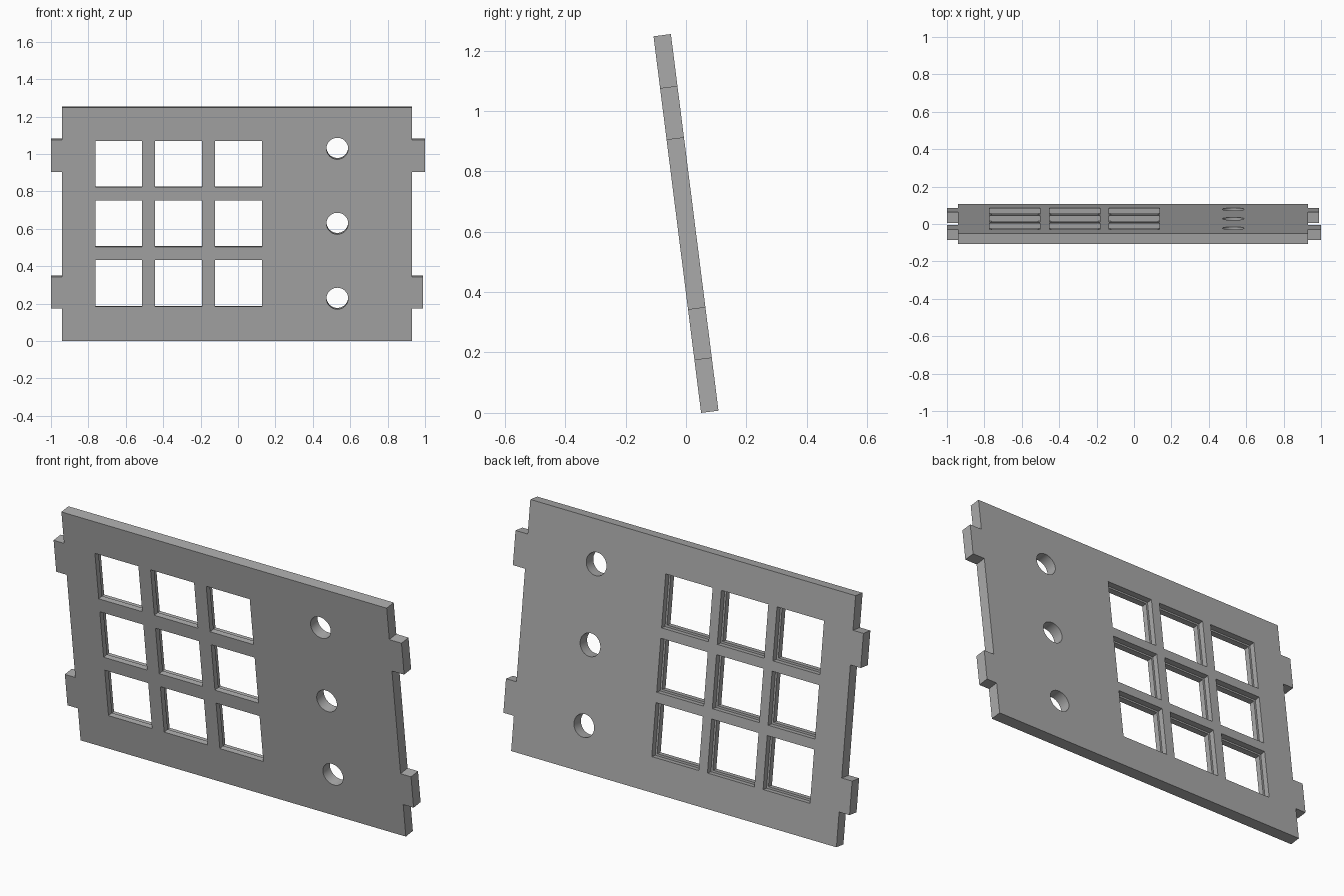
import bpy, bmesh, math
from mathutils import Matrix, Vector

default = bpy.data.objects.get("Cube")
if default:
    bpy.data.objects.remove(default, do_unlink=True)

TILT = math.radians(7.2)
THICK = 0.058
HEIGHT = 1.257
LEFT, RIGHT = 0.93, -0.94

# Single grey material
grey = bpy.data.materials.new("grey")
grey.use_nodes = True
colour = (0.4, 0.4, 0.4, 1)
grey.diffuse_color = colour
grey.node_tree.nodes["Principled BSDF"].inputs["Base Color"].default_value = colour


def make_object(name, bm):
    bmesh.ops.recalc_face_normals(bm, faces=bm.faces)
    mesh = bpy.data.meshes.new(name)
    bm.to_mesh(mesh)
    bm.free()
    mesh.materials.append(grey)
    obj = bpy.data.objects.new(name, mesh)
    bpy.context.collection.objects.link(obj)
    return obj


def add_box(bm, x, z, size, y0, y1):
    matrix = Matrix.Translation((x, (y0 + y1) / 2, z)) @ Matrix.Diagonal((size, y1 - y0, size, 1))
    bmesh.ops.create_cube(bm, size=1, matrix=matrix)


def cut(target, bm):
    cutter = make_object("cutter", bm)
    cutter.hide_render = True
    mod = target.modifiers.new("cut", "BOOLEAN")
    mod.operation = "DIFFERENCE"
    mod.solver = "EXACT"
    mod.object = cutter
    bpy.context.view_layer.objects.active = target
    bpy.ops.object.modifier_apply(modifier=mod.name)
    bpy.data.objects.remove(cutter, do_unlink=True)


# Panel outline with two locking tabs on each side
tabs = [(0.176, 0.346), (0.911, 1.084)]
left_tips = [0.99, 1.0]
outline = [(RIGHT, 0), (LEFT, 0)]
for (low, high), tip in zip(tabs, left_tips):
    outline += [(LEFT, low), (tip, low), (tip, high), (LEFT, high)]
outline += [(LEFT, HEIGHT), (RIGHT, HEIGHT)]
for low, high in reversed(tabs):
    outline += [(RIGHT, high), (-1, high), (-1, low), (RIGHT, low)]

bm = bmesh.new()
face = bm.faces.new([bm.verts.new((x, 0, z)) for x, z in outline])
extruded = bmesh.ops.extrude_face_region(bm, geom=[face])
moved = [v for v in extruded["geom"] if isinstance(v, bmesh.types.BMVert)]
bmesh.ops.translate(bm, verts=moved, vec=Vector((0, THICK, 0)))
panel = make_object("slotted_panel", bm)

# Square windows, and the wider rebate around each on the back
openings, rebates = bmesh.new(), bmesh.new()
for col in range(3):
    for row in range(3):
        x, z = -0.638 + 0.32 * col, 0.311 + 0.3215 * row
        add_box(openings, x, z, 0.25, -0.1, 0.2)
        add_box(rebates, x, z, 0.27, THICK / 2, 0.2)
cut(panel, openings)
cut(panel, rebates)

# Round holes
holes = bmesh.new()
for row in range(3):
    matrix = Matrix.Translation((0.531, 0, 0.229 + 0.404 * row)) @ Matrix.Rotation(math.pi / 2, 4, "X")
    bmesh.ops.create_cone(holes, cap_ends=True, segments=48, radius1=0.058,
                          radius2=0.058, depth=0.4, matrix=matrix)
cut(panel, holes)

# Lean the panel forward, with its front lower edge on the floor
panel.rotation_euler.x = TILT
panel.location.y = 0.05

bpy.ops.object.select_all(action="DESELECT")
panel.select_set(True)
bpy.context.view_layer.objects.active = panel
bpy.ops.object.shade_smooth_by_angle(angle=math.radians(30))
